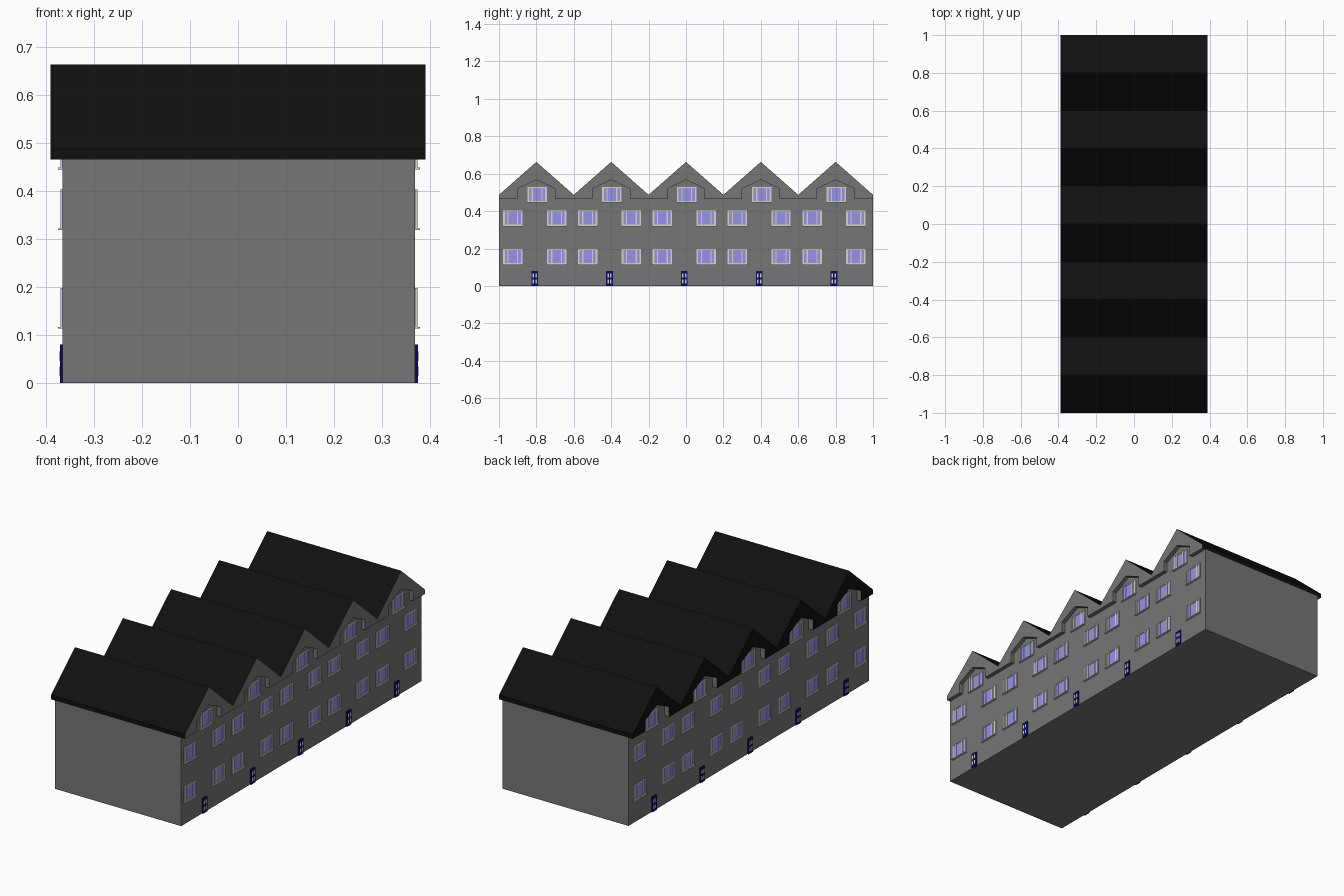
import bpy
import bmesh

old = bpy.data.objects.get("Cube")
if old:
    bpy.data.objects.remove(old, do_unlink=True)


def material(name, rgb):
    m = bpy.data.materials.new(name)
    m.use_nodes = True
    m.diffuse_color = (*rgb, 1)
    bsdf = next(n for n in m.node_tree.nodes if n.type == 'BSDF_PRINCIPLED')
    bsdf.inputs["Base Color"].default_value = (*rgb, 1)
    return m


WALL = material("grey wall", (0.18, 0.18, 0.18))
ROOF = material("black roof", (0.005, 0.005, 0.005))
GLASS = material("lilac glass", (0.31, 0.29, 0.78))
FRAME = material("off white frame", (0.68, 0.66, 0.60))
DOOR = material("navy door", (0.003, 0.003, 0.13))

HOUSES = [-0.8, -0.4, 0, 0.4, 0.8]
EAVE, VALLEY, PEAK = 0.465, 0.487, 0.663
WALL_X = {-1: -0.365, 1: 0.369}


def finish(name, bm, mats):
    bmesh.ops.recalc_face_normals(bm, faces=bm.faces)
    me = bpy.data.meshes.new(name)
    bm.to_mesh(me)
    bm.free()
    for m in mats:
        me.materials.append(m)
    ob = bpy.data.objects.new(name, me)
    bpy.context.collection.objects.link(ob)
    return ob


def extrude_profile(name, profile, x0, x1, mats):
    """Closed (y, z) outline swept along x."""
    bm = bmesh.new()
    face = bm.faces.new([bm.verts.new((x0, y, z)) for y, z in profile])
    ext = bmesh.ops.extrude_face_region(bm, geom=[face])
    verts = [v for v in ext["geom"] if isinstance(v, bmesh.types.BMVert)]
    bmesh.ops.translate(bm, verts=verts, vec=(x1 - x0, 0, 0))
    return finish(name, bm, mats)


def add_box(bm, side, near, far, y0, y1, z0, z1):
    """Box on a facade; near and far are distances out from the wall."""
    xs = [WALL_X[side] + side * d for d in (near, far)]
    box = bmesh.ops.create_cube(bm, size=1)["verts"]
    for v in box:
        v.co.x = xs[v.co.x > 0]
        v.co.y = (y0, y1)[v.co.y > 0]
        v.co.z = (z0, z1)[v.co.z > 0]


# Shared eaves line, rising over each attic window
eaves = [(-1, EAVE)]
for c in HOUSES:
    eaves += [(c - 0.1, EAVE), (c - 0.1, 0.52), (c, 0.567),
              (c + 0.1, 0.52), (c + 0.1, EAVE)]
eaves.append((1, EAVE))

# Main wall block
extrude_profile("terrace_walls", [(1, 0), (-1, 0)] + eaves,
                WALL_X[-1], WALL_X[1], [WALL])

# Zigzag roof with overhanging gables
ridges = [(-1, VALLEY)]
for c in HOUSES:
    ridges += [(c, PEAK), (c + 0.2, VALLEY)]
roof = extrude_profile("gabled_roof", eaves + ridges[::-1],
                       -0.39, 0.39, [WALL, ROOF])
for p in roof.data.polygons:
    n = p.normal
    p.material_index = int(n.z > 0.1 or n.x < -0.5 or abs(p.center.y) > 0.99)

# Window places: offset from house centre and sill height
WINDOWS = [(-0.126, 0.117), (0.108, 0.117), (-0.126, 0.322), (0.108, 0.322),
           (0.004, 0.449)]
W, H, BAR = 0.052, 0.081, 0.009

for side, label in ((1, "left"), (-1, "right")):
    glass, frames, sills, doors, lights = (bmesh.new() for _ in range(5))
    for c in HOUSES:
        for offset, z in WINDOWS:
            y, top = c + offset, z + H
            add_box(glass, side, -0.005, 0.002, y - W, y + W, z, top)
            # Outer posts and mullions
            for post in (-W + BAR / 2, -W / 2, W / 2, W - BAR / 2):
                half = BAR / 2 if abs(post) > 0.03 else BAR / 3
                add_box(frames, side, -0.005, 0.005,
                        y + post - half, y + post + half, z, top)
            # Head and bottom rails
            for low in (z, top - 0.006):
                add_box(frames, side, -0.005, 0.0045,
                        y - W, y + W, low, low + 0.006)
            add_box(sills, side, -0.005, 0.01, y - W - 0.002, y + W + 0.002,
                    z - 0.004, z)
        # Front door with four small lights
        d = c - 0.009
        add_box(doors, side, -0.005, 0.006, d - 0.018, d + 0.018, 0, 0.08)
        for dy in (-0.008, 0.008):
            for z0, z1 in ((0.014, 0.034), (0.046, 0.066)):
                add_box(lights, side, 0, 0.007,
                        d + dy - 0.004, d + dy + 0.004, z0, z1)
    for part, bm, mat in (("window_glass", glass, GLASS),
                          ("window_frames", frames, FRAME),
                          ("window_sills", sills, FRAME),
                          ("doors", doors, DOOR),
                          ("door_lights", lights, FRAME)):
        finish(f"{label}_{part}", bm, [mat])
